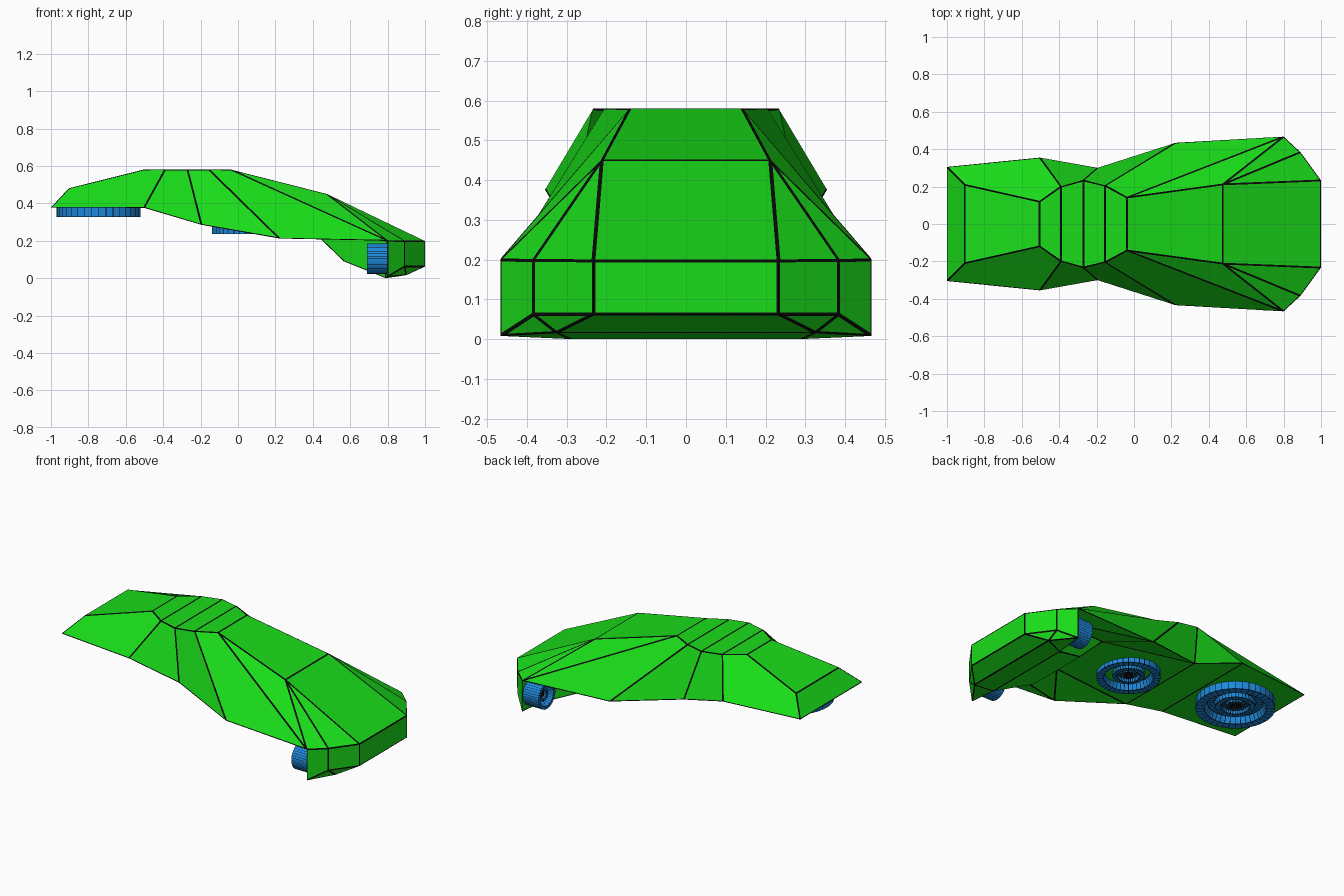
import bpy, bmesh, math
from mathutils import Matrix

if "Cube" in bpy.data.objects:
    bpy.data.objects.remove(bpy.data.objects["Cube"])


def material(name, rgb):
    m = bpy.data.materials.new(name)
    m.diffuse_color = (*rgb, 1)
    m.use_nodes = True
    m.node_tree.nodes["Principled BSDF"].inputs["Base Color"].default_value = m.diffuse_color
    return m


GREEN = material("green_paint", (0.01, 0.72, 0.01))
BLUE = material("blue_metal", (0.012, 0.25, 0.72))
BLACK = material("black_seam", (0.003, 0.003, 0.003))


def finish(name, bm, mat, seam):
    """Outline every panel with a black seam and make the object."""
    bmesh.ops.recalc_face_normals(bm, faces=bm.faces[:])
    ring = bmesh.ops.inset_individual(bm, faces=bm.faces[:], thickness=seam,
                                      use_even_offset=True)["faces"]
    for f in ring:
        f.material_index = 1
    me = bpy.data.meshes.new(name)
    bm.to_mesh(me)
    bm.free()
    me.materials.append(mat)
    me.materials.append(BLACK)
    ob = bpy.data.objects.new(name, me)
    bpy.context.collection.objects.link(ob)
    return ob


# Body corner points: x, half width, z
P = {
    # deck edge, tail to nose
    "A": (-.905, .21, .48), "B": (-.505, .12, .58), "C": (-.39, .20, .58),
    "D": (-.27, .233, .58), "E": (-.155, .205, .58), "F": (-.037, .142, .58),
    "G": (.475, .212, .45), "H": (1.0, .233, .198),
    # lower edge
    "a": (-1.0, .305, .378), "b": (-.503, .355, .376), "c": (-.195, .30, .285),
    "d": (.222, .434, .212), "e": (.80, .467, .20), "f": (.89, .384, .199),
    # bumper bottom and chin
    "h": (1.0, .233, .062), "g": (.89, .384, .062), "i": (.80, .467, .008),
    "N": (.90, .325, .016), "M": (.79, .29, 0), "L": (.565, .20, .09),
    "K": (.40, .20, .25), "W": (.80, .29, .20),
}
SIDES = ["aABCb", "bCDc", "cDEd", "dEFe", "FGe", "Gfe", "GHf",   # flanks
         "efgi", "fHhg", "igN", "ghN", "iNM",                    # bumper
         "cdK", "dWK", "deW", "KWML", "WeiM"]                    # underside
CROSS = "aABCDEFGHhNMLKcba"    # loop round the centre line

bm = bmesh.new()
V = {(n, s): bm.verts.new((x, s * y, z))
     for n, (x, y, z) in P.items() for s in (1, -1)}
for face in SIDES:
    for s in (1, -1):
        bm.faces.new([V[n, s] for n in face])
for p, q in zip(CROSS, CROSS[1:]):
    bm.faces.new([V[p, 1], V[q, 1], V[q, -1], V[p, -1]])
finish("body", bm, GREEN, .005)

# Ringed disc section: radius fraction, depth fraction
DISC = [(0, 0), (1, 0), (1, 1), (.78, 1), (.70, .25), (.52, .25), (.50, .8),
        (.36, .8), (.33, .4), (.24, .4), (.22, .7), (.12, .7), (0, .35)]


def disc(name, loc, radius, depth, rot, seam, n=36):
    """Lathed disc with its rings facing local -z."""
    bm = bmesh.new()
    vs = [bm.verts.new((r * radius, 0, -t * depth)) for r, t in DISC]
    es = [bm.edges.new(pair) for pair in zip(vs, vs[1:])]
    bmesh.ops.spin(bm, geom=vs + es, cent=(0, 0, 0), axis=(0, 0, 1),
                   angle=2 * math.pi, steps=n)
    bmesh.ops.remove_doubles(bm, verts=bm.verts[:], dist=1e-5)
    bmesh.ops.dissolve_degenerate(bm, edges=bm.edges[:], dist=1e-6)
    bm.transform(Matrix.Translation(loc) @ rot)
    return finish(name, bm, BLUE, seam)


# Hover discs under the hull
flat = Matrix.Identity(4)
disc("rear_hover_disc", (-.745, 0, .38), .225, .052, flat, .002)
disc("middle_hover_disc", (.04, 0, .292), .18, .057, flat, .0018)

# Thrusters behind the bumper, facing the tail
back = Matrix.Rotation(math.pi / 2, 4, "Y")
for s, side in ((1, "left"), (-1, "right")):
    disc(side + "_thruster", (.80, s * .38, .103), .082, .11, back, .001)
